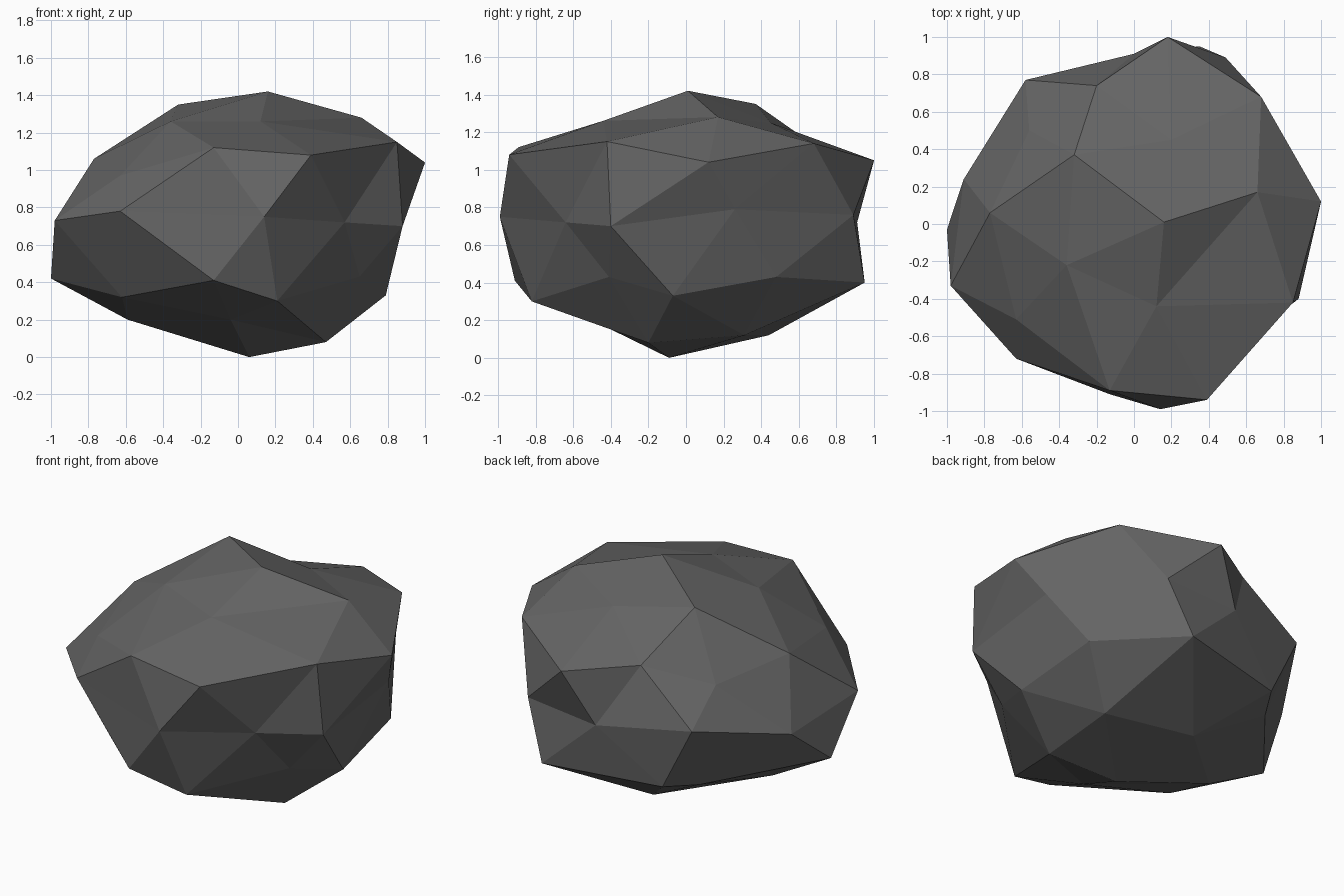
import bpy
import bmesh
import math

# Remove the default cube if the scene has it
default_cube = bpy.data.objects.get("Cube")
if default_cube:
    bpy.data.objects.remove(default_cube, do_unlink=True)

# Where each ring of the ball is pushed, from the top down;
# each ring runs counter-clockwise starting at the +x side
RINGS = {
    "peak": [(.16, .01, 1.42)],
    "crown": [(.66, .17, 1.28), (.2, .45, 1.25), (-.32, .37, 1.35),
              (-.36, -.22, 1.26), (.12, -.44, 1.26)],
    "shoulder": [(.68, .68, 1.14), (-.2, .74, 1.09), (-.77, .06, 1.06),
                 (-.13, -.89, 1.12), (.85, -.42, 1.15)],
    "brow": [(1, .12, 1.04), (.18, 1, 1.05), (-.56, .5, .97),
             (-.63, -.51, .97), (.39, -.94, 1.08)],
    "waist": [(.88, .26, .79), (.49, .89, .76), (0, .91, .72),
              (-.58, .77, .78), (-.91, .24, .65), (-.98, -.33, .73),
              (-.63, -.72, .78), (.14, -.99, .75), (.57, -.64, .72),
              (.88, -.4, .7)],
    "hip": [(.74, .48, .43), (-.38, .78, .38), (-1, -.03, .42),
            (-.13, -.91, .41), (.65, -.41, .43)],
    "skirt": [(.79, -.07, .33), (.35, .95, .4), (-.5, .58, .35),
              (-.62, -.42, .32), (.21, -.82, .3)],
    "base": [(.48, .31, .12), (-.08, .44, .12), (-.59, -.03, .2),
             (-.04, -.5, .2), (.47, -.2, .08)],
    "foot": [(.06, -.09, 0)],
}


def ring_order(vert):
    """Sort key: highest ring first, then counter-clockwise around z."""
    x, y, z = vert.co
    angle = round(math.degrees(math.atan2(y, x))) % 360
    return (-round(z, 2), angle)


def flat_material(name, colour):
    """Plain single-colour material."""
    material = bpy.data.materials.new(name)
    material.use_nodes = True
    material.diffuse_color = colour
    shader = material.node_tree.nodes["Principled BSDF"]
    shader.inputs["Base Color"].default_value = colour
    shader.inputs["Roughness"].default_value = 0.9
    return material


# Boulder: a low-poly ball with its rings pushed into a rugged shape
bm = bmesh.new()
bmesh.ops.create_icosphere(bm, subdivisions=2, radius=1)
targets = [point for ring in RINGS.values() for point in ring]
for vert, target in zip(sorted(bm.verts, key=ring_order), targets):
    vert.co = target
bmesh.ops.recalc_face_normals(bm, faces=bm.faces)
for face in bm.faces:
    face.smooth = False

mesh = bpy.data.meshes.new("boulder")
bm.to_mesh(mesh)
bm.free()
mesh.materials.append(flat_material("stone_grey", (0.13, 0.13, 0.13, 1)))
boulder = bpy.data.objects.new("boulder", mesh)
bpy.context.collection.objects.link(boulder)
